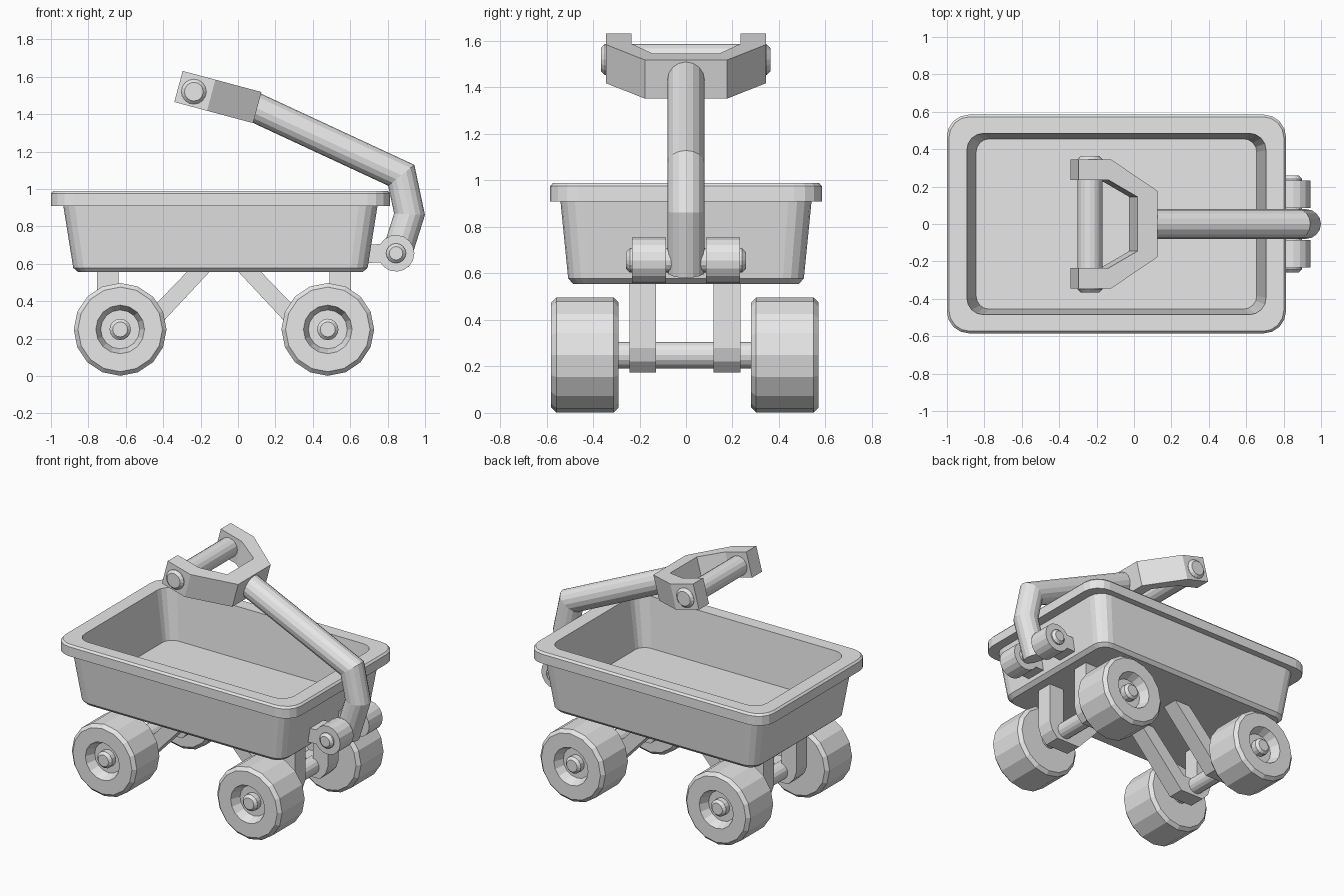
import bpy, bmesh, math
from mathutils import Vector, Matrix

cube = bpy.data.objects.get("Cube")
if cube:
    bpy.data.objects.remove(cube, do_unlink=True)

grey = bpy.data.materials.new("light_grey")
grey.use_nodes = True
grey.diffuse_color = (0.8, 0.8, 0.8, 1)
grey.node_tree.nodes["Principled BSDF"].inputs["Base Color"].default_value = (0.8, 0.8, 0.8, 1)


def loft(name, rings):
    """Skin a list of equal-length rings and cap both ends."""
    bm = bmesh.new()
    loops = [[bm.verts.new(p) for p in ring] for ring in rings]
    n = len(loops[0])
    for a, b in zip(loops, loops[1:]):
        for i in range(n):
            j = (i + 1) % n
            bm.faces.new((a[i], a[j], b[j], b[i]))
    bm.faces.new(loops[0])
    bm.faces.new(loops[-1])
    bmesh.ops.recalc_face_normals(bm, faces=bm.faces)
    mesh = bpy.data.meshes.new(name)
    bm.to_mesh(mesh)
    bm.free()
    mesh.materials.append(grey)
    obj = bpy.data.objects.new(name, mesh)
    bpy.context.collection.objects.link(obj)
    return obj


def lathe_y(name, x, z, profile, sides=16):
    """Turn (radius, y) pairs about an axis parallel to y."""
    turn = [2 * math.pi * i / sides for i in range(sides)]
    return loft(name, [[(x + r * math.sin(a), y, z + r * math.cos(a)) for a in turn]
                       for r, y in profile])


def rod_y(name, x, z, r, y0, y1, chamfer=0.017):
    return lathe_y(name, x, z, [(r - chamfer, y0), (r, y0 + chamfer),
                                (r, y1 - chamfer), (r - chamfer, y1)])


def plate_y(name, outline, y0, y1):
    """Extrude an (x, z) outline along y."""
    return loft(name, [[(x, y, z) for x, z in outline] for y in (y0, y1)])


def rounded_rect(cx, hx, hy, r, z, steps=4):
    ring = []
    for q, (sx, sy) in enumerate(((1, 1), (-1, 1), (-1, -1), (1, -1))):
        for k in range(steps + 1):
            a = math.pi / 2 * (q + k / steps)
            ring.append((cx + sx * (hx - r) + r * math.cos(a),
                         sy * (hy - r) + r * math.sin(a), z))
    return ring


# Tray: underside, outer wall, rolled rim, inner wall, floor
tray_rings = [
    (0.76, 0.485, 0.07, 0.555), (0.787, 0.507, 0.09, 0.578),
    (0.84, 0.54, 0.10, 0.91), (0.907, 0.585, 0.12, 0.91),
    (0.907, 0.585, 0.12, 0.975), (0.895, 0.573, 0.11, 0.988),
    (0.80, 0.485, 0.09, 0.988), (0.75, 0.455, 0.07, 0.645),
]
loft("tray", [rounded_rect(-0.094, *ring) for ring in tray_rings])

# Wheels, axles and bent brackets
bracket = [(-0.755, 0.57), (-0.755, 0.28), (-0.735, 0.22), (-0.69, 0.173), (-0.51, 0.173),
           (-0.14, 0.57), (-0.26, 0.57), (-0.53, 0.29), (-0.64, 0.29), (-0.64, 0.57)]
tyre = [(0.226, 0.285), (0.248, 0.307), (0.248, 0.553), (0.226, 0.575), (0.13, 0.575), (0.104, 0.51)]
middle, wheel_z, mid_y = -0.075, 0.249, -0.005
for end, s in (("rear", 1), ("front", -1)):
    x = middle - s * 0.555
    rod_y(end + "_axle", x, wheel_z, 0.057, mid_y - 0.565, mid_y + 0.565)
    for side, t in (("left", 1), ("right", -1)):
        lathe_y(f"{end}_{side}_wheel", x, wheel_z, [(r, mid_y + t * y) for r, y in tyre])
        outline = [(middle + s * (px - middle), pz) for px, pz in bracket]
        plate_y(f"{end}_{side}_bracket", outline, mid_y + t * 0.123, mid_y + t * 0.239)

# Hinge lugs and pin
px, pz, lug_r = 0.845, 0.656, 0.098
lug = [(0.68, 0.604)]
for k in range(15):
    a = math.radians(-150 + 300 * k / 14)
    lug.append((px + lug_r * math.cos(a), pz + lug_r * math.sin(a)))
lug.append((0.68, 0.702))
for side, t in (("left", 1), ("right", -1)):
    plate_y(side + "_hinge_lug", lug, t * 0.085, t * 0.232)
rod_y("hinge_pin", px, pz, 0.053, -0.258, 0.258)

# Bent pull tube with mitred corners
path = [Vector(p) for p in ((0.835, 0, 0.605), (0.917, 0, 0.865), (0.873, 0, 1.073), (0.07, 0, 1.446))]
tube_r, sides = 0.08, 16
rings = []
for i, p in enumerate(path):
    d_in = (p - path[max(i - 1, 0)]).normalized()
    d_out = (path[min(i + 1, len(path) - 1)] - p).normalized()
    d = (d_in + d_out).normalized()
    across = Vector((d.z, 0, -d.x))
    stretch = 1 / d.dot(d_out if d_out.length else d_in)
    rings.append([p + across * (tube_r * stretch * math.cos(2 * math.pi * k / sides))
                  + Vector((0, tube_r * math.sin(2 * math.pi * k / sides), 0))
                  for k in range(sides)])
loft("pull_tube", rings)

# Forked handle, tilted upward
half = [(0, 0.177), (0.255, 0.344), (0.436, 0.344), (0.436, 0.235), (0.27, 0.235), (0.11, 0.145)]
fork = half + [(u, -y) for u, y in reversed(half)]
frame = loft("handle_fork", [[(-u, y, h) for u, y in fork] for h in (-0.086, 0.086)])
frame.matrix_world = Matrix.Translation((0.103, 0, 1.435)) @ Matrix.Rotation(math.radians(15), 4, "Y")

# Grip rod through the fork ends
rod_y("grip_rod", -0.236, 1.52, 0.067, -0.366, 0.363)
